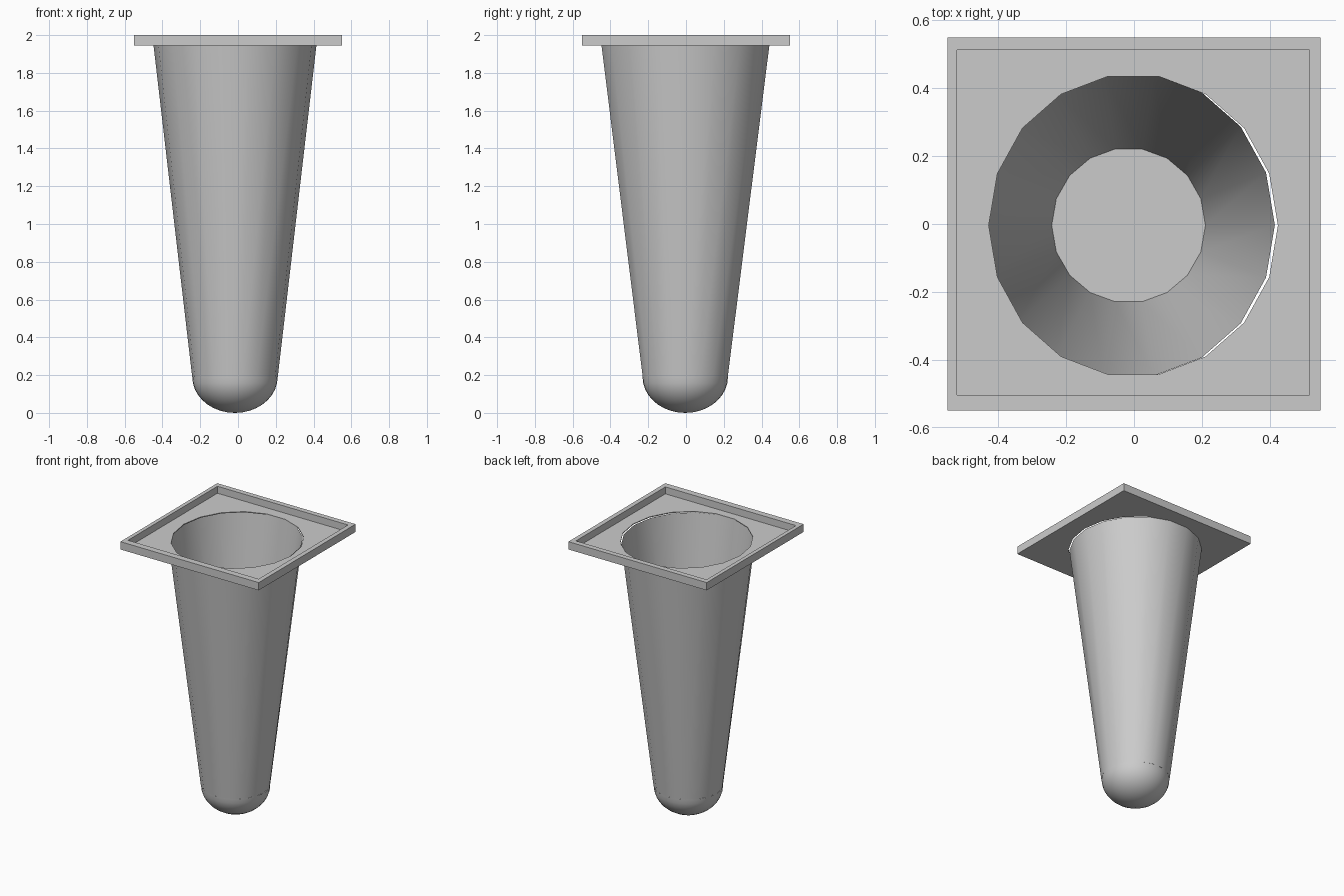
import bpy, bmesh, math

cube = bpy.data.objects.get("Cube")
if cube:
    bpy.data.objects.remove(cube, do_unlink=True)

grey = bpy.data.materials.new("plain grey")
grey.use_nodes = True
grey.diffuse_color = (0.6, 0.6, 0.6, 1)
grey.node_tree.nodes["Principled BSDF"].inputs["Base Color"].default_value = grey.diffuse_color

SIDES = 18


def ring(bm, cx, cy, rx, ry, z, sides=SIDES):
    """Closed loop of vertices on an ellipse."""
    steps = [2 * math.pi * i / sides for i in range(sides)]
    return [bm.verts.new((cx + rx * math.cos(a), cy + ry * math.sin(a), z)) for a in steps]


def square(bm, x0, x1, y0, y1, z):
    return [bm.verts.new((x, y, z)) for x, y in ((x0, y0), (x1, y0), (x1, y1), (x0, y1))]


def bridge(bm, a, b):
    """Band of quads between two equal loops."""
    n = len(a)
    for i in range(n):
        j = (i + 1) % n
        bm.faces.new((a[i], a[j], b[j], b[i]))


def loop_edges(bm, loop):
    pairs = [(loop[i - 1], loop[i]) for i in range(len(loop))]
    return [bm.edges.get(p) or bm.edges.new(p) for p in pairs]


def finish(bm, name, smooth=False):
    bmesh.ops.recalc_face_normals(bm, faces=bm.faces[:])
    mesh = bpy.data.meshes.new(name)
    bm.to_mesh(mesh)
    bm.free()
    mesh.materials.append(grey)
    obj = bpy.data.objects.new(name, mesh)
    bpy.context.collection.objects.link(obj)
    if smooth:
        bpy.ops.object.select_all(action='DESELECT')
        obj.select_set(True)
        bpy.context.view_layer.objects.active = obj
        bpy.ops.object.shade_smooth_by_angle(angle=math.radians(40))
    return obj


# Square tray with a raised lip and a round opening
FLOOR, UNDER = 1.95, 1.944
bm = bmesh.new()
outer_low = square(bm, -0.55, 0.55, -0.55, 0.55, UNDER)
outer_top = square(bm, -0.55, 0.55, -0.55, 0.55, 2)
inner_top = square(bm, -0.522, 0.517, -0.504, 0.512, 2)
inner_low = square(bm, -0.522, 0.517, -0.504, 0.512, FLOOR)
for a, b in ((outer_low, outer_top), (outer_top, inner_top), (inner_top, inner_low)):
    bridge(bm, a, b)
hole_top = ring(bm, -0.002, -0.004, 0.426, 0.446, FLOOR)
hole_low = ring(bm, -0.002, -0.004, 0.426, 0.446, UNDER)
bridge(bm, hole_top, hole_low)
for border, hole in ((inner_low, hole_top), (outer_low, hole_low)):
    bmesh.ops.triangle_fill(bm, use_beauty=True, use_dissolve=False,
                            edges=loop_edges(bm, border) + loop_edges(bm, hole))
finish(bm, "base_tray")

# Hollow tapered body, open at the tray and closed at the narrow end
bm = bmesh.new()
wide = ring(bm, -0.016, -0.003, 0.431, 0.451, UNDER)
narrow = ring(bm, -0.016, -0.004, 0.2265, 0.2285, 0.19)
bridge(bm, narrow, wide)
bm.faces.new(narrow)
finish(bm, "tapered_body", smooth=True)

# Rounded tip below the body
bm = bmesh.new()
DOME_SIDES, ROWS, HEIGHT = 36, 9, 0.19
rows = []
for k in range(ROWS):
    t = math.pi / 2 * k / ROWS
    r = 0.226 * math.cos(t)
    rows.append(ring(bm, -0.016, -0.004, r, r, HEIGHT * (1 - math.sin(t)), DOME_SIDES))
for a, b in zip(rows, rows[1:]):
    bridge(bm, a, b)
tip = bm.verts.new((-0.016, -0.004, 0))
for i in range(DOME_SIDES):
    bm.faces.new((rows[-1][i - 1], rows[-1][i], tip))
finish(bm, "rounded_tip", smooth=True)
